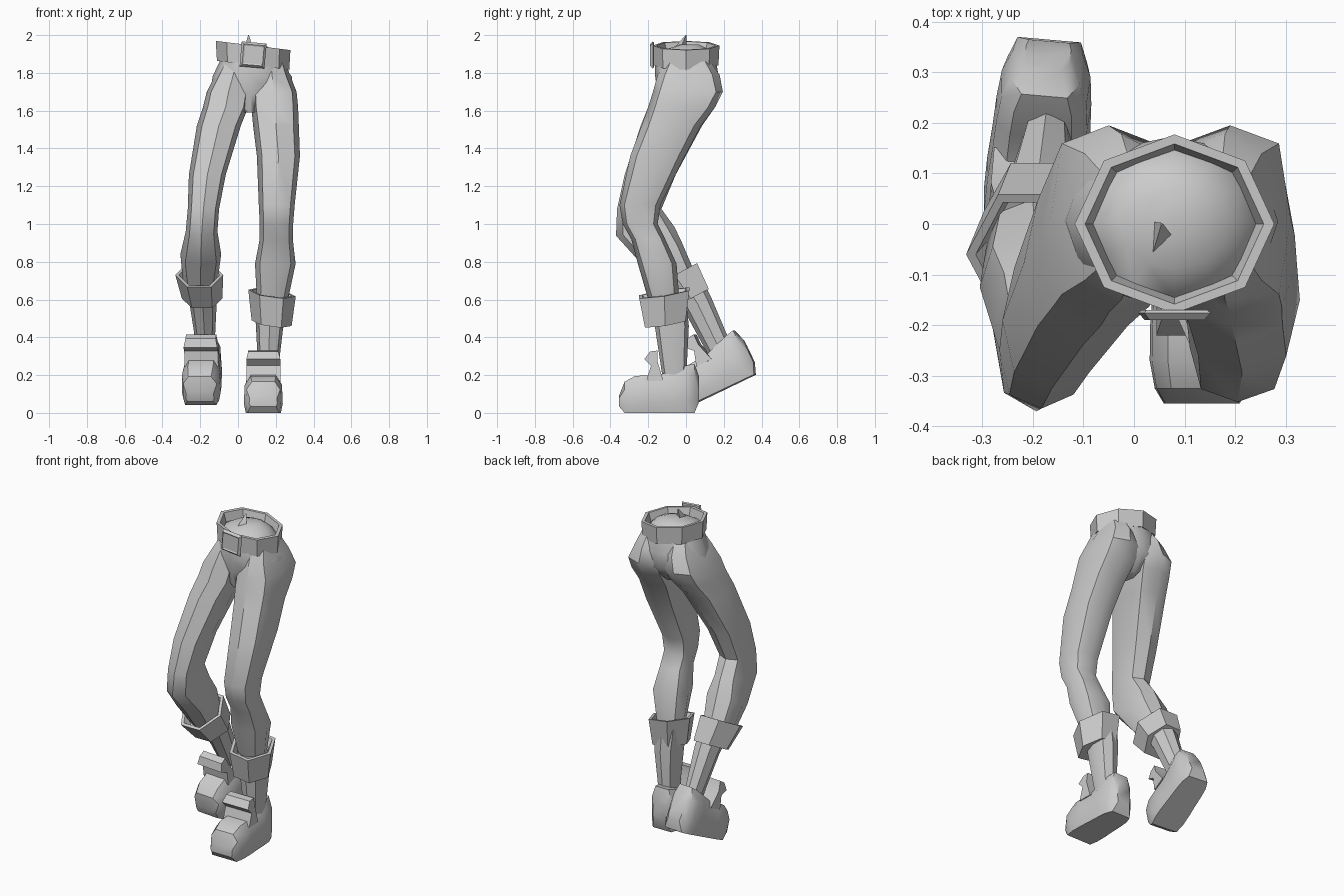
import bpy, bmesh, math
from mathutils import Vector, Euler

old = bpy.data.objects.get("Cube")
if old:
    bpy.data.objects.remove(old, do_unlink=True)

GREY = (0.6, 0.6, 0.6, 1.0)
mat = bpy.data.materials.new("plain grey")
mat.use_nodes = True
mat.diffuse_color = GREY
mat.node_tree.nodes["Principled BSDF"].inputs["Base Color"].default_value = GREY


def ring(c, rx, ry, tilt=0, roll=0, n=8, square=1):
    """Oval ring, tilted in degrees about x, rolled about y; square pushes the diagonals out."""
    rot = Euler((math.radians(tilt), math.radians(roll), 0))
    pts = []
    for i in range(n):
        a = math.tau * i / n
        k = 1 + (square - 1) * abs(math.sin(2 * a))
        p = Vector((k * rx * math.cos(a), k * ry * math.sin(a), 0))
        p.rotate(rot)
        pts.append(p + Vector(c))
    return pts


def loft(name, rings, closed=False, smooth=35):
    """Skin a list of equal rings; cap the ends unless the loop is closed."""
    bm = bmesh.new()
    loops = [[bm.verts.new(p) for p in r] for r in rings]
    n = len(loops[0])
    pairs = list(zip(loops, loops[1:]))
    if closed:
        pairs.append((loops[-1], loops[0]))
    else:
        bm.faces.new(loops[0])
        bm.faces.new(loops[-1])
    for a, b in pairs:
        for i in range(n):
            j = (i + 1) % n
            bm.faces.new((a[i], a[j], b[j], b[i]))
    bmesh.ops.recalc_face_normals(bm, faces=bm.faces)
    me = bpy.data.meshes.new(name)
    bm.to_mesh(me)
    bm.free()
    me.materials.append(mat)
    ob = bpy.data.objects.new(name, me)
    bpy.context.collection.objects.link(ob)
    bpy.ops.object.select_all(action="DESELECT")
    ob.select_set(True)
    bpy.context.view_layer.objects.active = ob
    bpy.ops.object.shade_smooth_by_angle(angle=math.radians(smooth))


def span(z, x0, x1, y0, y1, square=1.08):
    """Level ring given by its extents at a height."""
    c = ((x0 + x1) / 2, (y0 + y1) / 2, z)
    return ring(c, (x1 - x0) / 2, (y1 - y0) / 2, square=square)


# Pelvis with a shallow domed top inside the belt
loft("pelvis", [
    ring((.08, .02, 1.95), .05, .05, n=12),
    ring((.08, .01, 1.93), .11, .1, roll=4, n=12),
    ring((.08, 0, 1.89), .165, .155, roll=7, n=12),
    ring((.08, 0, 1.84), .178, .163, roll=7, n=12),
    ring((.075, .005, 1.78), .21, .168, n=12),
    ring((.07, .01, 1.69), .215, .16, n=12),
    ring((.065, -.02, 1.59), .04, .11, n=12)], smooth=50)
loft("waist_tip", [ring((.05, -.03, 1.93), .03, .04, n=3), ring((.055, 0, 2), .003, .003, n=3)])

# Belt and buckle
BELT_X, ROLL = .08, 7
loft("belt", [ring((BELT_X, 0, z), r, r * .89, roll=ROLL)
              for z, r in ((1.84, .193), (1.945, .199), (1.945, .178), (1.85, .15))], closed=True)


def plate(w, y):
    pts = [Vector((sx * w, y, sz * w)) for sx, sz in ((-1, -1), (1, -1), (1, 1), (-1, 1))]
    for p in pts:
        p.rotate(Euler((0, math.radians(5), 0)))
    return [p + Vector((BELT_X, 0, 1.895)) for p in pts]


loft("buckle", [plate(.06, -.17), plate(.066, -.176), plate(.054, -.19),
                plate(.046, -.186)], smooth=20)

# Planted leg on the model's left
loft("left_trouser_leg", [
    span(1.86, .1, .25, -.11, .13),
    span(1.79, .085, .275, -.15, .178),
    span(1.7, .07, .31, -.175, .195, 1.14),
    span(1.62, .07, .318, -.2, .155, 1.12),
    span(1.52, .08, .322, -.235, .08),
    span(1.36, .1, .328, -.295, -.005),
    span(1.1, .11, .3, -.352, -.135),
    span(1, .115, .292, -.335, -.15),
    span(.92, .115, .29, -.29, -.11),
    span(.79, .09, .305, -.255, -.05),
    span(.6, .1, .265, -.2, -.035, 1)], smooth=40)
loft("left_shin", [span(.6, .085, .25, -.18, 0), span(.46, .095, .24, -.165, .015),
                   span(.16, .11, .205, -.12, 0)])

# Trailing leg on the model's right
loft("right_trouser_leg", [
    span(1.86, -.08, .06, -.11, .13),
    span(1.79, -.12, .07, -.15, .178),
    span(1.7, -.165, .065, -.175, .195, 1.14),
    span(1.62, -.185, .055, -.2, .155, 1.12),
    span(1.52, -.218, .015, -.24, .085),
    span(1.26, -.26, -.065, -.325, -.055),
    span(1.08, -.266, -.1, -.365, -.13),
    ring((-.193, -.215, .96), .084, .157, 8, square=1.08),
    ring((-.197, -.125, .84), .108, .12, 28, square=1.08),
    ring((-.2, -.03, .68), .09, .095, 28)], smooth=40)
loft("right_shin", [ring((-.19, .01, .66), .08, .09, 25), ring((-.185, .06, .58), .072, .08, 23),
                    ring((-.17, .19, .31), .044, .065, 23)])


# Rolled cuffs, hollow at the top
def cuff(name, top, bottom, tilt, roll):
    top, bottom = Vector(top), Vector(bottom)
    mid = top.lerp(bottom, .3)
    rows = ((bottom, .085, .095), (bottom, .107, .125), (top, .127, .155),
            (top, .108, .134), (mid, .09, .11))
    loft(name, [ring(c, rx, ry, tilt, roll, 6) for c, rx, ry in rows], smooth=20)


cuff("left_cuff", (.18, -.115, .635), (.178, -.11, .475), 9, 8)
cuff("right_cuff", (-.205, -.06, .73), (-.19, .025, .605), 28, 0)

# Shoes: y, half width, sole height, top height from heel to toe
STATIONS = ((.07, .045, .06, .19), (.045, .07, 0, .26), (0, .088, 0, .25),
            (-.06, .094, 0, .23), (-.13, .097, 0, .205), (-.2, .102, 0, .2),
            (-.27, .103, 0, .195), (-.325, .093, 0, .165), (-.355, .075, .035, .09))
HALF = ((.9, 0), (1, .25), (.96, .75), (.65, 1))
TONGUE = ((-.21, .17), (-.185, .25), (-.22, .285), (-.19, .325), (-.15, .33),
          (-.15, .27), (-.12, .17))


def shoe(side, heel, pitch, yaw):
    def place(x, y, z):
        p = Vector((x, y - .04, z))
        p.rotate(Euler((math.radians(pitch), 0, math.radians(yaw))))
        return p + Vector(heel)

    rows = []
    for y, w, z0, z1 in STATIONS:
        half = [(w * a, z0 + (z1 - z0) * b) for a, b in HALF]
        outline = half + [(-x, z) for x, z in reversed(half)]
        rows.append([place(x, y, z) for x, z in outline])
    loft(side + "_shoe", rows)
    rows = [[place(s * (.09 if z < .3 else .08), y, z) for y, z in TONGUE] for s in (-1, 1)]
    loft(side + "_shoe_tongue", rows, smooth=20)


shoe("left", (.134, .04, 0), 0, 0)
shoe("right", (-.168, .36, .2), 25.5, -5)
